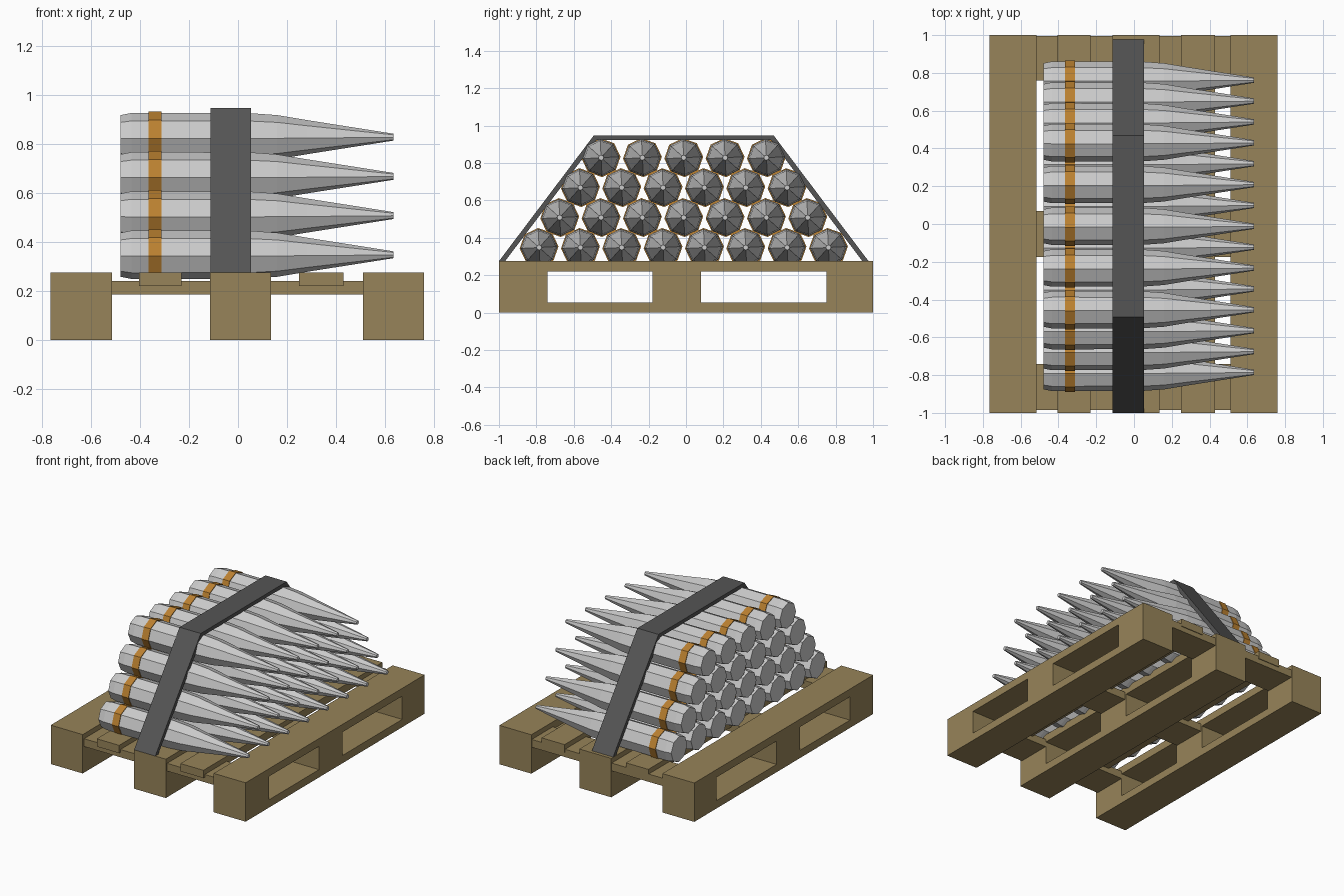
import bpy, bmesh
from math import cos, sin, radians, tau

if "Cube" in bpy.data.objects:
    bpy.data.objects.remove(bpy.data.objects["Cube"])


def material(name, rgb):
    m = bpy.data.materials.new(name)
    m.diffuse_color = (*rgb, 1)
    m.use_nodes = True
    m.node_tree.nodes["Principled BSDF"].inputs["Base Color"].default_value = m.diffuse_color
    return m


wood = material("wood", (0.31, 0.23, 0.10))
steel = material("steel", (0.55, 0.55, 0.55))
copper = material("copper", (0.50, 0.22, 0.03))
dark = material("dark_strap", (0.09, 0.09, 0.09))


def add(name, mesh):
    ob = bpy.data.objects.new(name, mesh)
    bpy.context.collection.objects.link(ob)
    return ob


def extrude_yz(name, cells, x0, x1, mat):
    """Extrude polygons in the y-z plane along x from x0 to x1."""
    bm = bmesh.new()
    for poly in cells:
        bm.faces.new([bm.verts.new((x0, y, z)) for y, z in poly])
    bmesh.ops.remove_doubles(bm, verts=bm.verts[:], dist=1e-4)
    geom = bmesh.ops.extrude_face_region(bm, geom=bm.faces[:], use_keep_orig=True)["geom"]
    bmesh.ops.translate(bm, vec=(x1 - x0, 0, 0),
                        verts=[g for g in geom if isinstance(g, bmesh.types.BMVert)])
    bmesh.ops.recalc_face_normals(bm, faces=bm.faces[:])
    me = bpy.data.meshes.new(name)
    bm.to_mesh(me)
    bm.free()
    me.materials.append(mat)
    return add(name, me)


def rect(y0, y1, z0, z1):
    return [(y0, z0), (y1, z0), (y1, z1), (y0, z1)]


# Pallet runners with two fork openings each
ys = [-1, -0.74, -0.18, 0.08, 0.75, 1]
zs = [0, 0.055, 0.22, 0.275]
cells = [rect(ys[i], ys[i + 1], zs[j], zs[j + 1])
         for i in range(5) for j in range(3) if not (j == 1 and i in (1, 3))]
for name, x0 in (("left", -0.765), ("middle", -0.115), ("right", 0.51)):
    extrude_yz(name + "_runner", cells, x0, x0 + 0.25, wood)

# Cross boards and upper deck slats
for i, (y0, y1) in enumerate(((-0.985, -0.74), (-0.175, 0.07), (0.76, 0.995))):
    extrude_yz(f"cross_board_{i}", [rect(y0, y1, 0.185, 0.24)], -0.515, 0.515, wood)
for name, x0, x1 in (("left", -0.405, -0.23), ("right", 0.25, 0.43)):
    extrude_yz(name + "_slat", [rect(-1, 1, 0.22, 0.275)], x0, x1, wood)

# Artillery shell: eight-sided revolve along x with a raised copper band
profile = [(-0.48, 0.09), (-0.435, 0.099), (-0.365, 0.099), (-0.365, 0.104),
           (-0.313, 0.104), (-0.313, 0.099), (0.05, 0.098), (0.16, 0.09),
           (0.28, 0.070), (0.635, 0.014)]
N = 8
bm = bmesh.new()
rings = [[bm.verts.new((x, r * cos(a), r * sin(a)))
          for a in (tau * k / N + radians(3) for k in range(N))] for x, r in profile]
for i in range(len(rings) - 1):
    for k in range(N):
        f = bm.faces.new((rings[i][k], rings[i][(k + 1) % N],
                          rings[i + 1][(k + 1) % N], rings[i + 1][k]))
        f.material_index = 1 if 2 <= i <= 4 else 0
bm.faces.new(rings[0])
bm.faces.new(rings[-1])
bmesh.ops.recalc_face_normals(bm, faces=bm.faces[:])
shell = bpy.data.meshes.new("shell")
bm.to_mesh(shell)
bm.free()
shell.materials.append(steel)
shell.materials.append(copper)

# Stack of four rows
for row in range(4):
    count = 8 - row
    for k in range(count):
        ob = add(f"shell_{row}_{k}", shell)
        ob.location = (0, -0.012 + 0.221 * (k - (count - 1) / 2), 0.348 + 0.16 * row)

# Strap over the stack
c = -0.012
half_out = [(0.988, 0.275), (0.48, 0.948)]
half_in = [(0.955, 0.275), (0.466, 0.922)]
out = [(c - y, z) for y, z in half_out] + [(c + y, z) for y, z in half_out[::-1]]
inn = [(c - y, z) for y, z in half_in] + [(c + y, z) for y, z in half_in[::-1]]
extrude_yz("strap", [[out[i], out[i + 1], inn[i + 1], inn[i]] for i in range(3)],
           -0.113, 0.053, dark)
